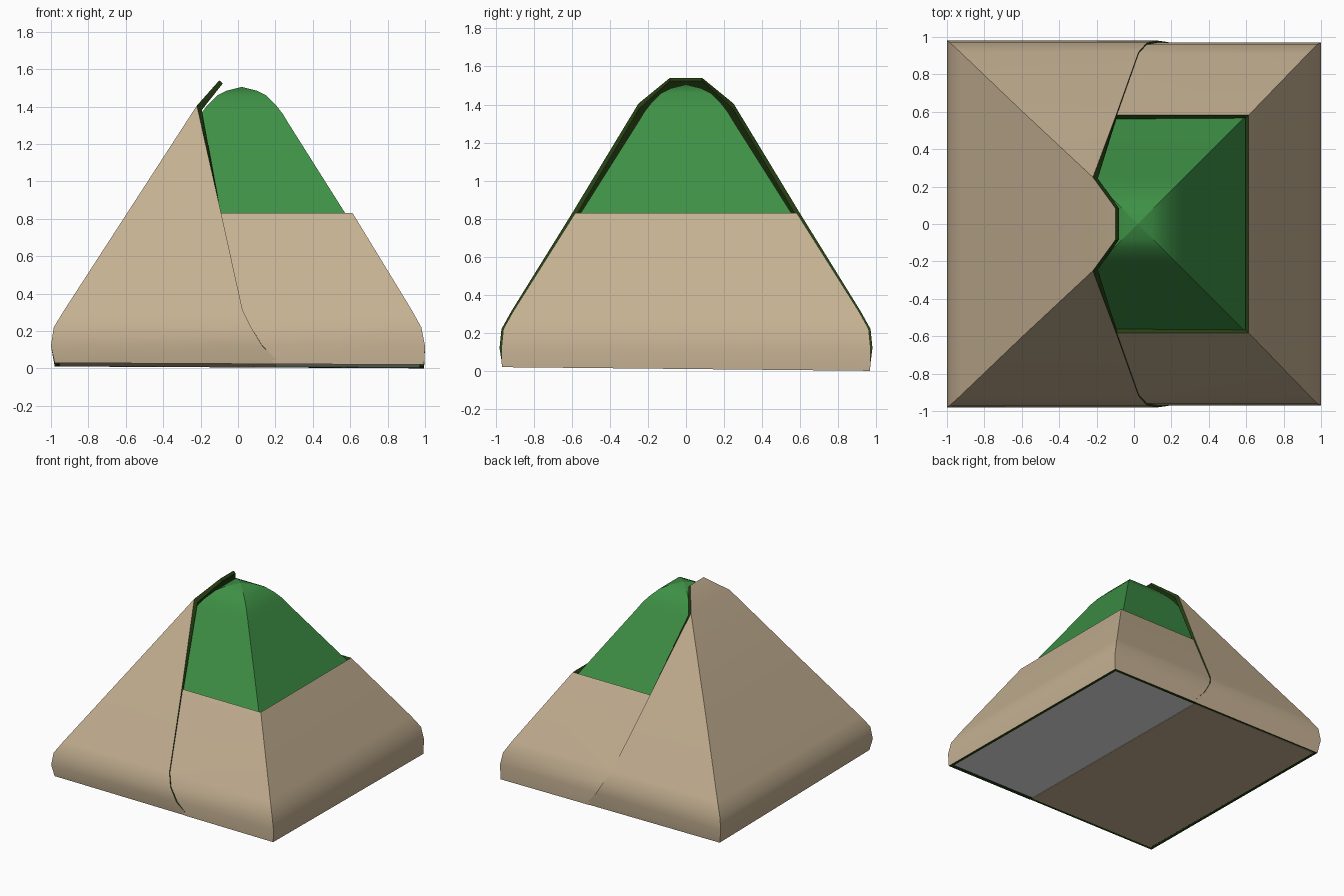
import bpy, math

if "Cube" in bpy.data.objects:
    bpy.data.objects.remove(bpy.data.objects["Cube"])


def mat(name, r, g, b):
    m = bpy.data.materials.new(name)
    m.diffuse_color = (r, g, b, 1)
    m.use_nodes = True
    m.node_tree.nodes["Principled BSDF"].inputs["Base Color"].default_value = m.diffuse_color
    return m


TAN = mat("tan leaf", 0.56, 0.44, 0.29)
DARK = mat("dark green edge", 0.018, 0.05, 0.006)
GREEN = mat("green filling", 0.048, 0.28, 0.06)
PALE = mat("pale base", 0.85, 0.85, 0.85)


def floor_z(x, y):
    # the underside is very slightly tilted
    return 0.015 - 0.005 * x - 0.01 * y


def loft(name, rings, mats, closed=False, cap=False):
    """Skin a stack of equal-length rings, counter-clockwise from above."""
    n = len(rings[0])
    verts = [p for ring in rings for p in ring]
    faces = []
    for r in range(len(rings) - 1):
        for i in range(n if closed else n - 1):
            j = (i + 1) % n
            quad = [r * n + i, r * n + j, (r + 1) * n + j, (r + 1) * n + i]
            seen, face = set(), []
            for v in quad:               # drop collapsed corners
                key = tuple(round(c, 5) for c in verts[v])
                if key not in seen:
                    seen.add(key)
                    face.append(v)
            if len(face) > 2:
                faces.append(face)
    if cap:
        faces.append(list(range(n - 1, -1, -1)))
    me = bpy.data.meshes.new(name)
    me.from_pydata(verts, [], faces)
    for m in mats:
        me.materials.append(m)
    if cap:
        me.polygons[-1].material_index = 1
    me.validate()
    ob = bpy.data.objects.new(name, me)
    bpy.context.collection.objects.link(ob)
    bpy.context.view_layer.objects.active = ob
    bpy.ops.object.select_all(action='DESELECT')
    ob.select_set(True)
    return ob


def finish(ob, thick=0):
    if thick:
        weld = ob.modifiers.new("weld", 'WELD')
        weld.merge_threshold = 0.0005
        s = ob.modifiers.new("thickness", 'SOLIDIFY')
        s.thickness = thick
        s.offset = -1
        s.use_even_offset = True
        s.material_offset = 1
        s.material_offset_rim = 1
        for m in [m.name for m in ob.modifiers]:
            bpy.ops.object.modifier_apply(modifier=m)
    bpy.ops.object.shade_smooth_by_angle(angle=math.radians(32))


# Left wrapper: z, half width x, half depth y, seam x
left = [(None, 0.98, 0.965, 0.23), (0.12, 1.0, 0.98, 0.13),
        (0.22, 0.985, 0.97, 0.07), (0.31, 0.93, 0.92, 0.025),
        (0.83, 0.593, 0.598, -0.09), (1.405, 0.22, 0.25, -0.22),
        (1.54, 0.10, 0.085, -0.10)]
rings = []
for z, hx, hy, s in left:
    pts = [(s, hy), (-hx, hy), (-hx, -hy), (s, -hy)]
    rings.append([(x, y, floor_z(x, y) if z is None else z) for x, y in pts])
finish(loft("left_wrapper", rings, [TAN, DARK]), 0.025)

# Right wrapper, tucked just under the left one at the seam
right = [(None, 0.995, 0.968, 0.20), (0.12, 1.0, 0.97, 0.09),
         (0.22, 0.98, 0.96, 0.03), (0.31, 0.93, 0.91, -0.02),
         (0.83, 0.613, 0.582, -0.13)]
rings = []
for z, hx, hy, s in right:
    pts = [(s, -hy), (hx, -hy), (hx, hy), (s, hy)]
    rings.append([(x, y, floor_z(x, y) if z is None else z) for x, y in pts])
finish(loft("right_wrapper", rings, [TAN, DARK]), 0.025)

# Filling: rounded pyramid with a pale underside
core = [(None, 0.95), (0.2, 0.93), (0.31, 0.88), (0.83, 0.553), (1.31, 0.25),
        (1.36, 0.22), (1.405, 0.185), (1.46, 0.13), (1.485, 0.08), (1.505, 0.0)]
rings = []
for z, h in core:
    pts = [(-h, -h), (h, -h), (h, h), (-h, h)]
    rings.append([(x + 0.02, y, floor_z(x, y) + 0.006 if z is None else z)
                  for x, y in pts])
finish(loft("filling", rings, [GREEN, PALE], closed=True, cap=True))

# Tan leaf covering the left part of the underside
pts = [(-0.955, -0.945), (0.2, -0.945), (0.2, 0.945), (-0.955, 0.945)]
rings = [[(x, y, floor_z(x, y) + dz) for x, y in pts] for dz in (0.001, 0.005)]
finish(loft("underside_leaf", rings, [TAN, TAN], closed=True, cap=True))
